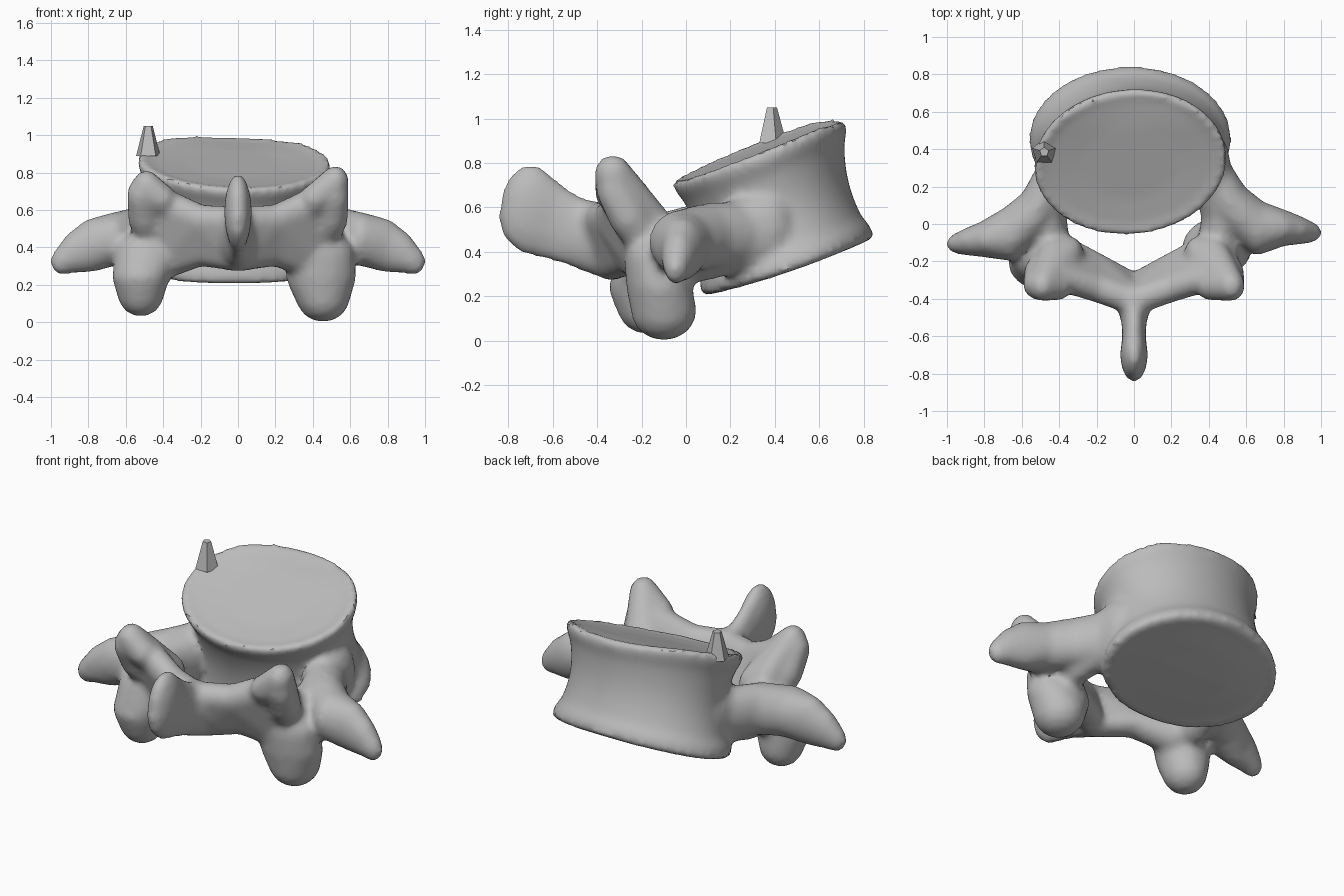
import bpy, bmesh, math
from mathutils import Vector, Matrix

cube = bpy.data.objects.get("Cube")
if cube:
    bpy.data.objects.remove(cube, do_unlink=True)

bone_grey = bpy.data.materials.new("bone_grey")
bone_grey.use_nodes = True
colour = (0.5, 0.5, 0.5, 1)
bone_grey.diffuse_color = colour
bone_grey.node_tree.nodes["Principled BSDF"].inputs["Base Color"].default_value = colour


def make_object(name, bm):
    mesh = bpy.data.meshes.new(name)
    bmesh.ops.recalc_face_normals(bm, faces=bm.faces)
    bm.to_mesh(mesh)
    bm.free()
    mesh.materials.append(bone_grey)
    obj = bpy.data.objects.new(name, mesh)
    bpy.context.collection.objects.link(obj)
    return obj


def ellipsoid_points(station, side, around=16, down=8):
    x, y, z, rx, ry, rz = station
    points = [(x * side, y, z + rz), (x * side, y, z - rz)]
    for i in range(1, down):
        tilt = math.pi * i / down
        for j in range(around):
            turn = math.tau * j / around
            points.append((x * side + rx * math.sin(tilt) * math.cos(turn),
                           y + ry * math.sin(tilt) * math.sin(turn),
                           z + rz * math.cos(tilt)))
    return points


def wrap(bm, stations, side=1):
    """Add the hull around a few ellipsoids, given as centre and radii."""
    link = bmesh.new()
    for station in stations:
        for point in ellipsoid_points(station, side):
            link.verts.new(point)
    bmesh.ops.convex_hull(link, input=link.verts)
    loose = [v for v in link.verts if not v.link_faces]
    bmesh.ops.delete(link, geom=loose, context="VERTS")
    mesh = bpy.data.meshes.new("link")
    link.to_mesh(mesh)
    link.free()
    bm.from_mesh(mesh)
    bpy.data.meshes.remove(mesh)


def chain(bm, stations, side=1):
    for pair in zip(stations, stations[1:]):
        wrap(bm, pair, side)


def sheet(bm, upper, lower, side=1):
    """Fill between two rows of ellipsoids."""
    for i in range(len(upper) - 1):
        wrap(bm, upper[i:i + 2] + lower[i:i + 2], side)


def body_ring(bm, t, scale, dip, count=64):
    """One tilted oval of the body; t runs from lower plate to upper plate."""
    centre = Vector((-0.02, 0.46, 0.305)).lerp(Vector((-0.02, 0.325, 0.875)), t)
    rx, ry = 0.545 - 0.025 * t, 0.39
    slope, roll, turn = 0.34 + 0.06 * t, -0.05 * t, 0.1 * t
    ring = []
    for i in range(count):
        a = math.tau * i / count
        u, v = rx * scale * math.cos(a), ry * scale * math.sin(a)
        x = u * math.cos(turn) - v * math.sin(turn)
        y = u * math.sin(turn) + v * math.cos(turn)
        # the upper plate droops at its far rim, the lower one sags mid-way
        bend = 0.15 * (1 - t) * y * y - t * max(0, y - 0.2) ** 2
        ring.append(bm.verts.new(centre + Vector((x, y, y * slope + x * roll + dip + bend))))
    return ring


bm = bmesh.new()

# Vertebral body: waisted drum with shallow dished plates
profile = [(0, 0.5, 0.01), (0, 0.85, 0.006), (0, 0.95, 0), (0.03, 1, 0), (0.12, 0.98, 0)]
profile += [(t / 10, 1 - 0.13 * math.sin(math.pi * t / 10), 0) for t in range(2, 9)]
profile += [(0.9, 0.98, 0), (0.97, 1, 0), (1, 0.96, 0), (1, 0.87, -0.018), (1, 0.5, -0.03)]
rings = [body_ring(bm, *p) for p in profile]
for low, high in zip(rings, rings[1:]):
    for i in range(len(low)):
        j = (i + 1) % len(low)
        bm.faces.new((low[i], low[j], high[j], high[i]))
bm.faces.new(rings[0][::-1])
bm.faces.new(rings[-1])

# Spinous process: thin blade that deepens towards its tip
chain(bm, [(0, -0.4, 0.46, 0.1, 0.1, 0.17), (0, -0.5, 0.49, 0.07, 0.1, 0.16),
           (0, -0.6, 0.54, 0.063, 0.1, 0.18), (0, -0.7, 0.59, 0.075, 0.14, 0.205),
           (0, -0.74, 0.56, 0.065, 0.105, 0.15)])

for side in (1, -1):
    left = side > 0
    shift = 0 if left else -0.06
    # Lamina: plate leaning back towards its upper edge
    sheet(bm, [(0, -0.41, 0.54, 0.07, 0.08, 0.08), (0.2, -0.34, 0.55, 0.07, 0.08, 0.08),
               (0.4, -0.28, 0.63, 0.08, 0.08, 0.09)],
          [(0, -0.34, 0.34, 0.07, 0.08, 0.07), (0.2, -0.24, 0.37, 0.07, 0.09, 0.07),
           (0.4, -0.15, 0.33, 0.1, 0.1, 0.1)], side)
    # Pedicle
    chain(bm, [(0.38, 0.36, 0.5, 0.13, 0.14, 0.19), (0.43, 0.2, 0.46, 0.11, 0.12, 0.165),
               (0.46, 0.05, 0.42, 0.1, 0.12, 0.16), (0.46, -0.13, 0.4, 0.12, 0.1, 0.15)], side)
    # Transverse process
    chain(bm, [(0.42, 0.25, 0.48, 0.11, 0.14, 0.15), (0.53, 0.09 + shift / 2, 0.47, 0.1, 0.14, 0.15),
               (0.66, -0.02 + shift / 2, 0.445, 0.09, 0.15, 0.145),
               (0.79, -0.02 + shift, 0.41, 0.08, 0.1, 0.145),
               (0.89, -0.035 + shift, 0.37, 0.06, 0.075, 0.11),
               (0.945, -0.045 + shift, 0.325, 0.06, 0.055, 0.07)], side)
    # Upper articular process: broad plate leaning out and back
    peak = 0.75 if left else 0.725
    reach = 0.52 if left else 0.49
    sheet(bm, [(reach, -0.33, peak, 0.075, 0.085, 0.09), (0.41, -0.33, 0.66, 0.08, 0.08, 0.08)],
          [(0.43, -0.15, 0.52, 0.08, 0.085, 0.1), (0.34, -0.15, 0.49, 0.07, 0.085, 0.1)], side)
    chain(bm, [(0.515, -0.325, 0.68, 0.08, 0.08, 0.1), (0.5, -0.26, 0.56, 0.09, 0.09, 0.1),
               (0.44, -0.17, 0.45, 0.1, 0.09, 0.1)], side)
    # Lower articular process: broad lobe, lopsided between the two sides
    if left:
        lobe = [(0.44, -0.16, 0.37, 0.18, 0.12, 0.12), (0.445, -0.12, 0.24, 0.19, 0.15, 0.12),
                (0.455, -0.1, 0.135, 0.145, 0.15, 0.135)]
    else:
        lobe = [(0.48, -0.18, 0.37, 0.18, 0.13, 0.12), (0.52, -0.2, 0.24, 0.155, 0.15, 0.11),
                (0.52, -0.18, 0.15, 0.125, 0.13, 0.12)]
    chain(bm, lobe, side)

# Fuse the parts into one soft surface
vertebra = make_object("vertebra", bm)
remesh = vertebra.modifiers.new("fuse", "REMESH")
remesh.mode = "VOXEL"
remesh.voxel_size = 0.02
soften = vertebra.modifiers.new("soften", "SMOOTH")
soften.factor = 0.5
soften.iterations = 8

# Small bony spur on the rim of the upper plate
bm = bmesh.new()
bmesh.ops.create_cone(bm, cap_ends=True, segments=5, radius1=0.068, radius2=0.025, depth=0.16,
                      matrix=Matrix.Translation((-0.48, 0.385, 0.97)))
make_object("rim_spur", bm)

# Apply the modifiers and shade smooth with sharp edges kept
bpy.ops.object.select_all(action="DESELECT")
vertebra.select_set(True)
bpy.context.view_layer.objects.active = vertebra
for name in ("fuse", "soften"):
    bpy.ops.object.modifier_apply(modifier=name)
bpy.ops.object.shade_smooth_by_angle(angle=math.radians(40))
